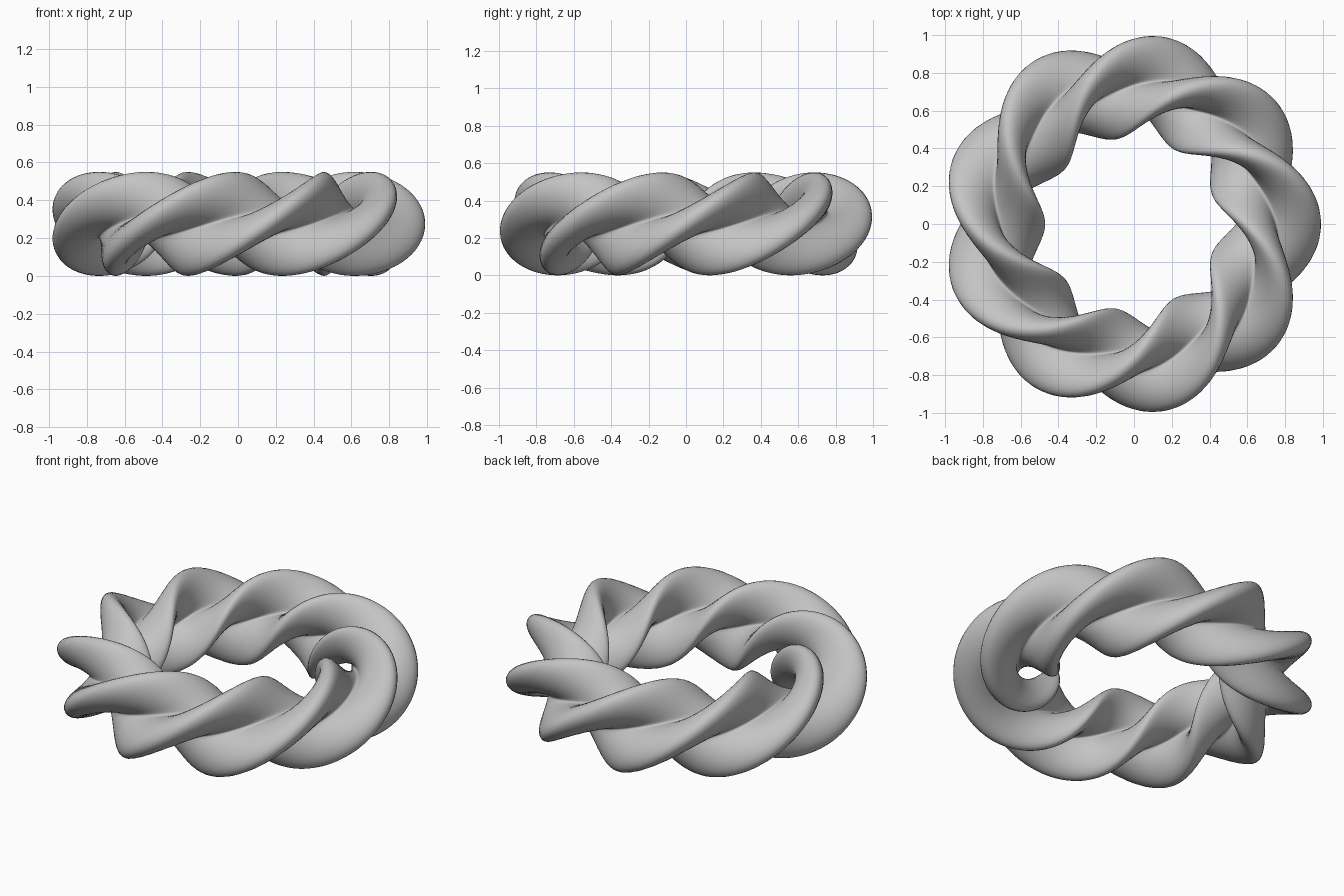
import bpy, bmesh
from math import sin, cos, pi

cube = bpy.data.objects.get("Cube")
if cube:
    bpy.data.objects.remove(cube)

RING_RADIUS = 0.73      # centre line of the ring
MEAN, SWELL = 0.175, 0.1  # three-lobed cross-section
LOBES, TURNS = 3, 3
STEPS, SIDES = 270, 84
CENTRE_X = -0.015


def ring_point(theta, u):
    """Point on the lobed section, which turns as it travels round the ring."""
    radius = MEAN + SWELL * cos(LOBES * u)
    phi = u + TURNS * theta
    r = RING_RADIUS + radius * cos(phi)
    height = MEAN + SWELL + radius * sin(phi)
    return (CENTRE_X + r * cos(theta), r * sin(theta), height)


# Sweep the section round the ring
bm = bmesh.new()
loops = [[bm.verts.new(ring_point(2 * pi * i / STEPS, 2 * pi * j / SIDES))
          for j in range(SIDES)] for i in range(STEPS)]
for i, loop in enumerate(loops):
    following = loops[(i + 1) % STEPS]
    for j in range(SIDES):
        k = (j + 1) % SIDES
        bm.faces.new((loop[j], following[j], following[k], loop[k]))
bmesh.ops.recalc_face_normals(bm, faces=bm.faces)
for face in bm.faces:
    face.smooth = True

mesh = bpy.data.meshes.new("twisted_ring")
bm.to_mesh(mesh)
bm.free()
ring = bpy.data.objects.new("twisted_ring", mesh)
bpy.context.collection.objects.link(ring)

# Plain grey
grey = bpy.data.materials.new("plain_grey")
grey.use_nodes = True
colour = (0.55, 0.55, 0.55, 1)
grey.diffuse_color = colour
grey.node_tree.nodes["Principled BSDF"].inputs["Base Color"].default_value = colour
mesh.materials.append(grey)
